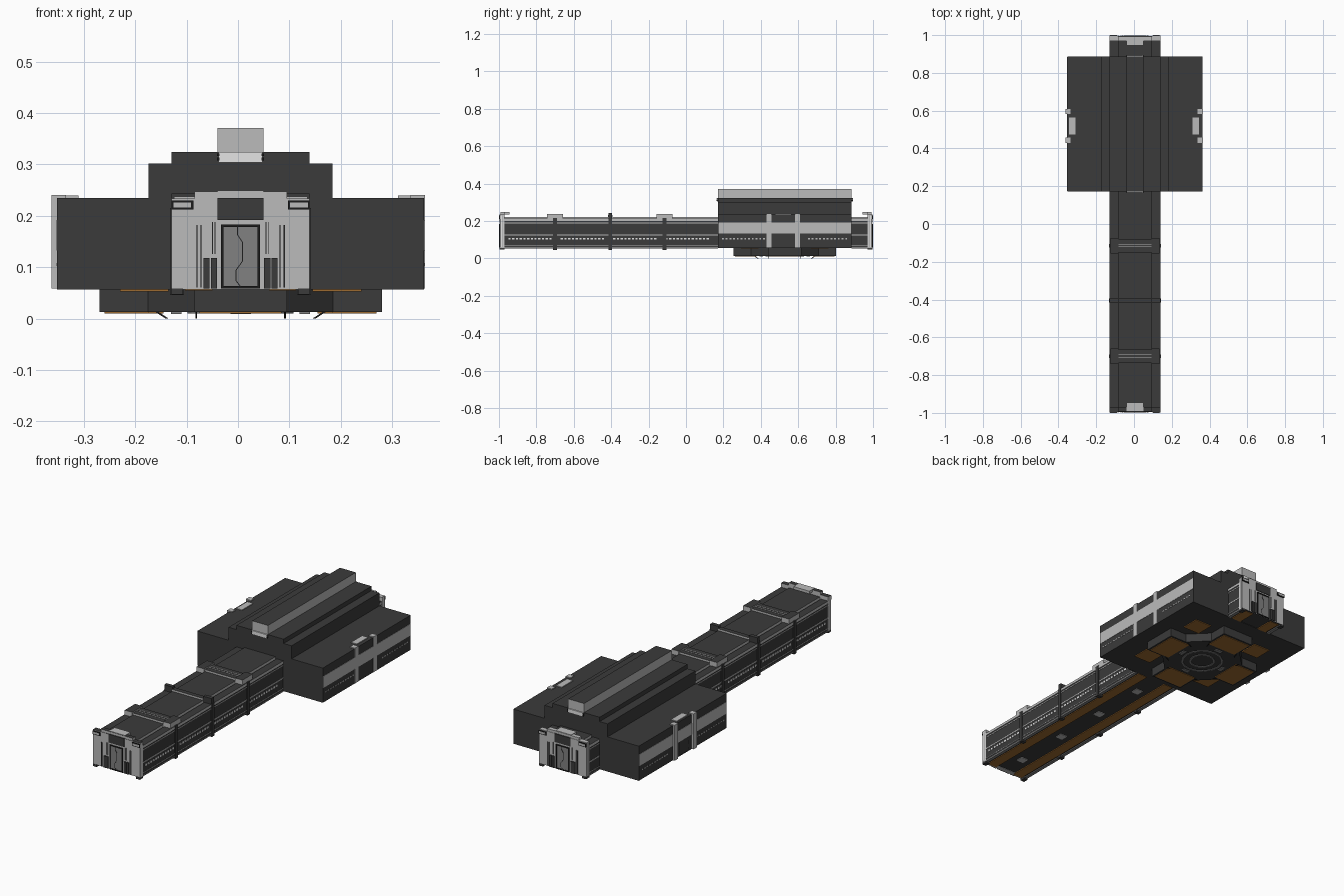
import bpy, bmesh, math
from mathutils import Matrix, Vector

if "Cube" in bpy.data.objects:
    bpy.data.objects.remove(bpy.data.objects["Cube"])

CX, CY = 0.005, 0.528          # axis of the corridor, centre of the hall


def material(name, r, g, b):
    m = bpy.data.materials.new(name)
    m.diffuse_color = (r, g, b, 1)
    m.use_nodes = True
    m.node_tree.nodes["Principled BSDF"].inputs["Base Color"].default_value = m.diffuse_color
    return m


DARK = material("charcoal", 0.043, 0.043, 0.043)
LIGHT = material("light grey", 0.50, 0.50, 0.50)
MID = material("mid grey", 0.22, 0.22, 0.22)
WHITE = material("white", 0.78, 0.78, 0.78)
BLACK = material("black", 0.012, 0.012, 0.012)
BROWN = material("orange brown", 0.34, 0.145, 0.03)


def finish(name, bm, mats, M=None):
    if M:
        bm.transform(M)
    bmesh.ops.recalc_face_normals(bm, faces=bm.faces)
    if len(mats) > 1:               # second material on upward faces
        for f in bm.faces:
            f.material_index = int(f.normal.z > 0.7)
    me = bpy.data.meshes.new(name)
    bm.to_mesh(me)
    bm.free()
    for m in mats:
        me.materials.append(m)
    ob = bpy.data.objects.new(name, me)
    bpy.context.collection.objects.link(ob)
    return ob


def boxes(name, items, mat, top=None, M=None):
    """One object from boxes given as (x0, x1, y0, y1, z0, z1)."""
    bm = bmesh.new()
    for x0, x1, y0, y1, z0, z1 in items:
        S = Matrix.Diagonal((x1 - x0, y1 - y0, z1 - z0, 1))
        T = Matrix.Translation(((x0 + x1) / 2, (y0 + y1) / 2, (z0 + z1) / 2))
        bmesh.ops.create_cube(bm, size=1, matrix=T @ S)
    return finish(name, bm, [mat, top] if top else [mat], M)


def prism(name, pts, depth, mat, M=None):
    """Extrude a flat outline of 3D points along depth."""
    bm = bmesh.new()
    f = bm.faces.new([bm.verts.new(p) for p in pts])
    r = bmesh.ops.extrude_face_region(bm, geom=[f])
    bmesh.ops.translate(bm, vec=Vector(depth), verts=[v for v in r["geom"] if isinstance(v, bmesh.types.BMVert)])
    return finish(name, bm, [mat], M)


def both(items):
    """Mirror boxes across x = 0."""
    return items + [(-b[1], -b[0]) + tuple(b[2:]) for b in items]


def frame(u, z0, z1, w, y0, y1):
    return both([(u - w, u, y0, y1, z0, z1)]) + [
        (-u + w, u - w, y0, y1, z0, z0 + w), (-u + w, u - w, y0, y1, z1 - w, z1)]


# ---- hall: stepped block with a roof beam
Y0, Y1 = 0.172, 0.886
HALL = Matrix.Translation((CX, 0, 0))
boxes("hall_body", [(-0.357, 0.357, Y0, Y1, 0.057, 0.235)], DARK, M=HALL)
boxes("hall_roof_tier", [(-0.179, 0.179, Y0, Y1, 0.235, 0.302)], DARK, M=HALL)
boxes("hall_upper_tier", [(-0.134, 0.134, Y0, Y1, 0.302, 0.324)], DARK, M=HALL)
boxes("roof_beam", [(-0.045, 0.045, Y0, Y1, 0.324, 0.371)], LIGHT, DARK, HALL)
boxes("beam_end_box", [(-0.043, 0.043, y, y + 0.008, 0.304, 0.324) for y in (Y0 - 0.006, Y1 - 0.002)], WHITE, M=HALL)
boxes("beam_end_clips", both([(0.041, 0.046, y, y + 0.01, z, z + 0.005)
      for y in (Y0 - 0.008, Y1 - 0.002) for z in (0.308, 0.316)]), BLACK, M=HALL)
boxes("hall_side_stripe", both([(0.356, 0.3585, Y0 + 0.002, Y1 - 0.002, 0.132, 0.192)]), LIGHT, M=HALL)
boxes("hall_side_windows", both([(0.356, 0.3582, Y0 + 0.02 + i * 0.02, Y0 + 0.03 + i * 0.02, 0.102, 0.108)
      for i in range(34) if not 11 < i < 23]), LIGHT, M=HALL)

# ---- corridor
SPANS = [(-0.985, Y0), (Y1, 0.985)]
boxes("corridor_body", [(-0.132, 0.132, a, b, 0.059, 0.206) for a, b in SPANS], DARK, M=HALL)
boxes("corridor_roof", [(-0.088, 0.088, a, b, 0.206, 0.222) for a, b in SPANS], LIGHT, DARK, HALL)
boxes("roof_side_rails", both([(0.094, 0.134, a, b, 0.200, 0.213) for a, b in SPANS]), LIGHT, DARK, HALL)
boxes("side_trim_lines", both([(0.13, 0.1335, a, b, z, z + h) for a, b in SPANS
      for z, h in ((0.188, 0.004), (0.122, 0.006), (0.07, 0.003))]), LIGHT, M=HALL)
boxes("corridor_windows", both([(0.13, 0.1335, -0.95 + i * 0.02, -0.938 + i * 0.02, 0.100, 0.110)
      for i in range(55) if i % 14 not in (12, 13)]), WHITE, M=HALL)
RIBS = (-0.70, -0.405, -0.115)
boxes("corridor_ribs", both([(0.128, 0.137, y - 0.01, y + 0.01, 0.048, 0.215) for y in RIBS]
      + [(0.11, 0.137, y - 0.01, y + 0.01, 0.046, 0.062) for y in RIBS]
      + [(0.088, 0.134, -0.415, -0.395, 0.21, 0.243)]), DARK, M=HALL)
boxes("roof_cross_bars", [(-0.088, 0.088, y - w, y + w, 0.22, 0.232) for y, w in zip(RIBS, (0.035, 0.012, 0.035))]
      + both([(0.088, 0.13, y - 0.042, y + 0.042, 0.21, 0.238) for y in (RIBS[0], RIBS[2])]), LIGHT, DARK, HALL)
boxes("roof_cross_lines", [(-0.088, 0.088, y + d, y + d + 0.004, 0.23, 0.2335)
      for y in (RIBS[0], RIBS[2]) for d in (-0.008, 0.006)], LIGHT, M=HALL)
# underside strips
boxes("underside_brown_strips", both([(0.055, 0.108, a, b, 0.055, 0.06) for a, b in SPANS]), BROWN, M=HALL)
boxes("underside_edges", both([(0.116, 0.133, a, b, 0.054, 0.06) for a, b in SPANS]), MID, M=HALL)
boxes("underside_hatches", [(-0.02, 0.02, y - 0.02, y + 0.02, 0.056, 0.06) for y in (-0.85, -0.55, -0.26, 0.03)],
      LIGHT, M=HALL)


# ---- doorways: local front is -y, wall plane near y = 0.03
def doorway(name, M, end):
    if end:
        boxes(name + "_wall", [(-0.134, 0.134, 0.006, 0.03, 0.057, 0.234),
              (-0.09, 0.09, 0.008, 0.03, 0.234, 0.247)], LIGHT, DARK, M)
        boxes(name + "_lamp_boxes", both([(0.092, 0.134, 0.001, 0.008, 0.212, 0.230)]), BLACK, M=M)
        boxes(name + "_lamps", both([(0.096, 0.131, 0, 0.006, 0.216, 0.226)]), LIGHT, M=M)
        boxes(name + "_side_lines", both([(0.132, 0.1352, 0.012, 0.016, 0.06, 0.23),
              (0.132, 0.1352, 0.024, 0.028, 0.06, 0.23)]), WHITE, M=M)
        boxes(name + "_feet", both([(0.112, 0.134, 0.004, 0.03, 0.047, 0.058)]), DARK, M=M)
    else:
        boxes(name + "_pillars", both([(0.062, 0.09, 0.002, 0.03, 0.058, 0.24)]), LIGHT, M=M)
        boxes(name + "_surround", [(-0.064, 0.064, 0.018, 0.03, 0.058, 0.192)], LIGHT, M=M)
    d = 0 if end else 0.012
    boxes(name + "_header", [(-0.045, 0.045, d + 0.003, d + 0.02, 0.192, 0.235)], DARK, M=M)
    boxes(name + "_hood", [(-0.045, 0.045, d + 0.01, 0.055, 0.235, 0.249 if end else 0.239)], LIGHT, M=M)
    boxes(name + "_frame", frame(0.038, 0.058, 0.183, 0.005, d + 0.001, d + 0.01), BLACK, M=M)
    boxes(name + "_door", [(-0.033, 0.033, d + 0.004, d + 0.012, 0.062, 0.178)], MID, M=M)
    # crooked seam between the door leaves
    zig = [(-0.006, 0.178), (-0.006, 0.163), (0.004, 0.148), (0.004, 0.112), (-0.009, 0.094), (-0.009, 0.074), (0, 0.062)]
    for (xa, za), (xb, zb) in zip(zig, zig[1:]):
        prism(name + "_seam", [(xa - 0.001, d + 0.003, za), (xa + 0.001, d + 0.003, za),
              (xb + 0.001, d + 0.003, zb), (xb - 0.001, d + 0.003, zb)], (0, 0.002, 0), BLACK, M)
    boxes(name + "_racks", both([(0.046, 0.058, d + 0.001, d + 0.012, 0.058, 0.118),
          (0.060, 0.072, d + 0.001, d + 0.012, 0.058, 0.118)]), DARK, M=M)
    boxes(name + "_slots", both([(0.049, 0.0505, d + 0.003, d + 0.01, 0.126, 0.188),
          (0.054, 0.0555, d + 0.003, d + 0.01, 0.126, 0.188)]), MID, M=M)
    if end:
        boxes(name + "_rods", both([(0.076, 0.078, 0.003, 0.01, 0.06, 0.182),
              (0.084, 0.086, 0.003, 0.01, 0.06, 0.182)]), DARK, M=M)


def placed(x, y, deg):
    return Matrix.Translation((x, y, 0)) @ Matrix.Rotation(math.radians(deg), 4, 'Z')


doorway("front_entrance", placed(CX, -1, 0), True)
doorway("rear_entrance", placed(CX, 1, 180), True)
doorway("right_door", placed(0.366, CY - 0.008, 90), False)
doorway("left_door", placed(-0.365, CY - 0.008, -90), False)

# ---- base: cross with slanted inner corners, under the hall
BASE = Matrix.Translation((CX, CY, 0))
outline = []
for k in range(4):
    R = Matrix.Rotation(k * math.pi / 2, 3, 'Z')
    outline += [R @ Vector(p) for p in ((0.275, -0.09, 0.013), (0.275, 0.09, 0.013),
                                        (0.18, 0.09, 0.013), (0.09, 0.18, 0.013))]
prism("base_cross", outline, (0, 0, 0.046), DARK, BASE)
for k in range(4):
    M = BASE @ Matrix.Rotation(k * math.pi / 2, 4, 'Z')
    boxes("base_arm_panel", [(0.15, 0.265, -0.08, 0.08, 0.010, 0.014)], BROWN, M=M)
    boxes("corner_panel", [(0.14, 0.235, 0.14, 0.235, 0.053, 0.058)], BROWN, M=M)
    for u in (-0.088, 0.085):       # slanted landing struts
        prism("landing_strut", [(0.166, u, 0.013), (0.160, u, 0.013), (0.140, u, 0), (0.146, u, 0)],
              (0, 0.003, 0), BLACK, M)
    boxes("base_clamp", [(0.115, 0.135, -0.02, 0.02, 0.009, 0.014)], MID, M=M)

# rings at the middle of the base
for name, r0, r1, mat in (("outer_ring", 0.095, 0.103, MID), ("inner_ring", 0.055, 0.063, MID)):
    bm = bmesh.new()
    n = 16
    rows = [[bm.verts.new((r * math.cos(2 * math.pi * i / n), r * math.sin(2 * math.pi * i / n), z))
             for i in range(n)] for r, z in ((r0, 0.013), (r0, 0.01), (r1, 0.01), (r1, 0.013))]
    for a, b in zip(rows, rows[1:] + rows[:1]):
        for i in range(n):
            bm.faces.new((a[i], a[(i + 1) % n], b[(i + 1) % n], b[i]))
    finish(name, bm, [mat], BASE)
